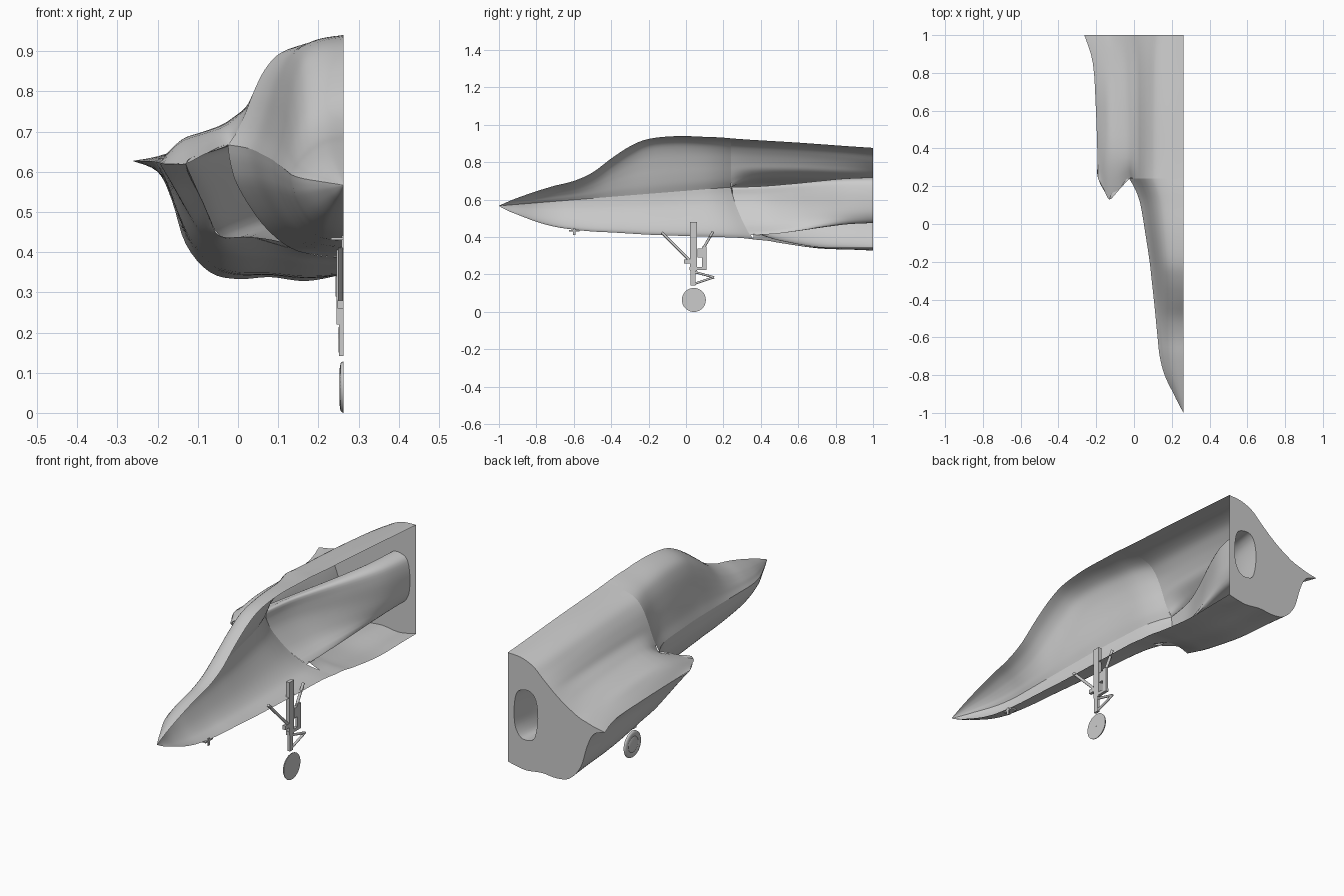
import bpy, bmesh, math
from mathutils import Vector

default = bpy.data.objects.get("Cube")
if default:
    bpy.data.objects.remove(default, do_unlink=True)

grey = bpy.data.materials.new("primer grey")
grey.use_nodes = True
grey.diffuse_color = (.6, .6, .6, 1)
grey.node_tree.nodes["Principled BSDF"].inputs["Base Color"].default_value = grey.diffuse_color

CUT = .263          # plane where the half body is split
STERN = 1.0         # plane of the rear bulkhead


def finish(name, bm, angle=40):
    mesh = bpy.data.meshes.new(name)
    bm.to_mesh(mesh)
    bm.free()
    mesh.materials.append(grey)
    obj = bpy.data.objects.new(name, mesh)
    bpy.context.collection.objects.link(obj)
    bpy.ops.object.select_all(action='DESELECT')
    obj.select_set(True)
    bpy.context.view_layer.objects.active = obj
    bpy.ops.object.shade_smooth_by_angle(angle=math.radians(angle))
    return obj


def smooth_path(points, steps, closed=False):
    """Catmull-Rom curve through the points."""
    count = len(points)
    pick = (lambda i: points[i % count]) if closed else (lambda i: points[min(max(i, 0), count - 1)])
    path = []
    for i in range(count if closed else count - 1):
        a, b, c, d = (pick(i + k) for k in (-1, 0, 1, 2))
        for s in range(steps):
            t = s / steps
            path.append(b + (c - a) * (t / 2) + (a * 2 - b * 5 + c * 4 - d) * (t * t / 2)
                        + (b * 3 - a - c * 3 + d) * (t ** 3 / 2))
    return path if closed else path + [points[-1].copy()]


def loft(name, rows, steps=4, closed=False, angle=60):
    """Smooth skin over rows of points; returns the last row."""
    rows = [smooth_path([Vector(p) for p in row], steps, closed) for row in rows]
    columns = [smooth_path(list(col), steps) for col in zip(*rows)]
    grid = list(zip(*columns))
    bm = bmesh.new()
    verts = [[bm.verts.new(p) for p in row] for row in grid]
    width = len(grid[0])
    for low, high in zip(verts, verts[1:]):
        for j in range(width if closed else width - 1):
            k = (j + 1) % width
            bm.faces.new((low[j], high[j], high[k], low[k]))
    bmesh.ops.remove_doubles(bm, verts=bm.verts, dist=.0001)
    finish(name, bm, angle)
    return grid[-1]


def mix(a, b, t):
    return a + (b - a) * t


def mix_list(first, second, t):
    return [mix(a, b, t) for a, b in zip(first, second)]


# Forebody stations: y, chine x, spine z, keel z
stations = [(-1, .262, .568, .566), (-.95, .235, .59, .54), (-.9, .21, .61, .52),
            (-.8, .162, .645, .482), (-.7, .136, .675, .455), (-.6, .125, .7, .44),
            (-.5, .115, .745, .43), (-.4, .105, .82, .425), (-.3, .094, .885, .419),
            (-.2, .083, .925, .413), (-.05, .06, .94, .406), (.1, .035, .936, .4),
            (.18, .008, .933, .396), (.24, -.025, .928, .388)]
top_across = (1, .7, .46, .32, .22, .15, .08, 0)
top_nose = (1, .92, .74, .57, .42, .3, .15, 0)
top_canopy = (1, .965, .88, .72, .5, .3, .13, 0)
low_across = (0, .02, .09, .3, .54, .78, 1)
low_drop = (0, .16, .38, .71, .92, .985, 1)
low_sweep = (0, .01, .03, .07, .105, .12, .12)


def chine_height(y):
    return .567 + .0806 * (y + 1)


def upper_row(y, chine, spine, keel):
    shape = mix_list(top_nose, top_canopy, min(max((y + .6) / .4, 0), 1))
    base = chine_height(y)
    return [(mix(chine, CUT, u), y, mix(base, spine, f)) for u, f in zip(top_across, shape)]


def lower_row(y, chine, spine, keel):
    sweep = max(0, (y + .2) / .44)
    base = chine_height(y)
    return [(mix(chine, CUT, u), y + sweep * s, mix(base, keel, g))
            for u, g, s in zip(low_across, low_drop, low_sweep)]


loft("forebody_upper_skin", [upper_row(*s) for s in stations])
forebody_low = [lower_row(*s) for s in stations]
loft("forebody_lower_skin", forebody_low)

# Intake rim corners
shoulder = (-.025, .24, .667)
lip_tip = (-.13, .13, .62)
lip_roof = (-.08, .18, .645)
lip_side = (-.09, .23, .53)
lip_corner = (-.045, .33, .44)
lip_floor = (.03, .355, .438)

# Rear upper skin, from the spine out to the strake edge
front_x = (CUT, .18, .11, .07, .04, .02, -.01, -.04, -.09, -.13, -.16, -.193)
stern_x = (CUT, .19, .125, .08, .04, .01, -.03, -.07, -.12, -.16, -.21, -.263)
upper_z = {
    .35: (.92, .913, .89, .85, .8, .76, .73, .71, .693, .68, .66, .622),
    .6: (.905, .9, .878, .84, .795, .76, .735, .715, .695, .68, .655, .624),
    .85: (.887, .882, .86, .82, .78, .75, .725, .703, .68, .662, .645, .626),
    STERN: (.877, .872, .845, .805, .77, .745, .715, .69, .663, .65, .636, .627)}
spread = {.35: 0, .6: .12, .85: .35, STERN: 1}
rear_rows = [upper_row(*stations[-1]) + [lip_roof, lip_tip, (-.16, .185, .62), (-.19, .24, .62)]]
for y, heights in upper_z.items():
    xs = mix_list(front_x, stern_x, spread[y])
    rear_rows.append([(x, y, z) for x, z in zip(xs, heights)])
stern_top = loft("rear_upper_skin", rear_rows)

# Nacelle underside, from the strake edge down to the keel
lip_x = (-.19, -.16, -.125, -.09, -.05, 0, .09, .17, CUT)
lip_z = (.62, .57, .51, .455, .42, .405, .4, .385, .38)
mid_x = (-.2, -.175, -.15, -.115, -.06, 0, .08, .17, CUT)
mid_z = (.624, .57, .5, .43, .37, .35, .348, .34, .345)
end_x = (-.263, -.2, -.165, -.13, -.07, 0, .08, .17, CUT)
end_z = (.627, .6, .53, .42, .35, .333, .338, .328, .345)
sweep_back = (0, .05, .1, .15, .2, .22, .23, .23, .23)


def nacelle_row(y, xs, zs, edge):
    rake = (STERN - y) / .87
    row = [(x, y + rake * s, z) for x, z, s in zip(xs, zs, sweep_back)]
    return [edge] + row[1:]


rim = [lip_tip, (-.11, .18, .575), lip_side, (-.07, .28, .485), lip_corner, lip_floor,
       (.11, .36, .425), (.18, .36, .395), (CUT, .36, .387)]
edges = [row[-1] for row in rear_rows]
blends = [(.24, lip_x, lip_z),
          (.35, mix_list(lip_x, mid_x, .3), mix_list(lip_z, mid_z, .4)),
          (.6, mid_x, mid_z),
          (.85, mix_list(mid_x, end_x, .5), mix_list(mid_z, end_z, .6)),
          (STERN, end_x, end_z)]
nacelle = [rim] + [nacelle_row(*b, edge) for b, edge in zip(blends, edges)]
stern_low = loft("nacelle_lower_skin", nacelle)

# Intake duct, blending from the swept rim to an upright oval
mouth = [shoulder] + forebody_low[-1][1:5] + [lip_floor, lip_corner, lip_side, lip_tip, lip_roof]
angles = (60, 25, -5, -35, -75, -105, -135, -180, -220, -260)


def oval_point(degrees):
    c, s = math.cos(math.radians(degrees)), math.sin(math.radians(degrees))
    return Vector((.165 + .064 * math.copysign(abs(c) ** .7, c), STERN,
                   .598 + .122 * math.copysign(abs(s) ** .85, s)))


duct = []
for t in (0, .2, .4, .6, .8, 1):
    ease = t * t * (3 - 2 * t)
    ring = []
    for start, degrees in zip(mouth, angles):
        end = oval_point(degrees)
        p = Vector(start).lerp(end, ease)
        p.y = mix(start[1], STERN, t)
        ring.append(p)
    duct.append(ring)
duct_exit = loft("intake_duct", duct, closed=True)

# Rear bulkhead with the duct opening
bm = bmesh.new()
for loop in (list(stern_top) + list(stern_low)[1:], duct_exit):
    ring = [bm.verts.new(p) for p in loop]
    for a, b in zip(ring, ring[1:] + ring[:1]):
        bm.edges.new((a, b))
bmesh.ops.triangle_fill(bm, edges=bm.edges, use_beauty=True, normal=(0, 1, 0))
finish("rear_bulkhead", bm)


def block(name, low, high):
    bm = bmesh.new()
    bmesh.ops.create_cube(bm, size=1)
    for v in bm.verts:
        v.co = [mix(a, b, c + .5) for a, b, c in zip(low, high, v.co)]
    return finish(name, bm)


def rod(name, start, end, radius):
    a, b = Vector(start), Vector(end)
    bm = bmesh.new()
    bmesh.ops.create_cone(bm, cap_ends=True, segments=10, radius1=radius, radius2=radius,
                          depth=(b - a).length)
    turn = (b - a).to_track_quat('Z', 'Y')
    for v in bm.verts:
        v.co = turn @ v.co + (a + b) / 2
    return finish(name, bm)


# Nose gear
block("gear_leg", (.245, .022, .22), (CUT, .058, .48))
block("gear_piston", (.251, .025, .142), (CUT, .05, .23))
block("gear_steering_block", (.242, .062, .29), (CUT, .085, .34))
block("gear_actuator", (.25, .085, .23), (CUT, .11, .35))
block("gear_clamp", (.248, -.01, .26), (CUT, .03, .28))
block("gear_collar", (.248, .02, .225), (CUT, .11, .24))
rod("front_drag_brace", (.255, -.13, .425), (.255, .03, .265), .007)
rod("rear_drag_brace", (.252, .145, .43), (.252, .09, .335), .007)
rod("upper_scissor_link", (.256, .05, .212), (.256, .15, .185), .006)
rod("lower_scissor_link", (.256, .15, .185), (.256, .05, .152), .006)

# Nose wheel, turned from a half-tyre profile
profile = [(.253, .001), (.253, .03), (.256, .038), (.253, .046), (.255, .059),
           (.259, .063), (CUT, .064), (CUT, .001)]
bm = bmesh.new()
ring = [bm.verts.new((x, .042, .064 + r)) for x, r in profile]
outline = [bm.edges.new(pair) for pair in zip(ring, ring[1:])]
bmesh.ops.spin(bm, geom=ring + outline, cent=(0, .042, .064), axis=(1, 0, 0),
               angle=math.tau, steps=40, use_merge=True)
bmesh.ops.recalc_face_normals(bm, faces=bm.faces)
finish("nose_wheel", bm)

# Small belly probe
block("probe_stem", (.258, -.605, .41), (CUT, -.59, .445))
block("probe_bar", (.232, -.625, .43), (CUT, -.57, .437))
